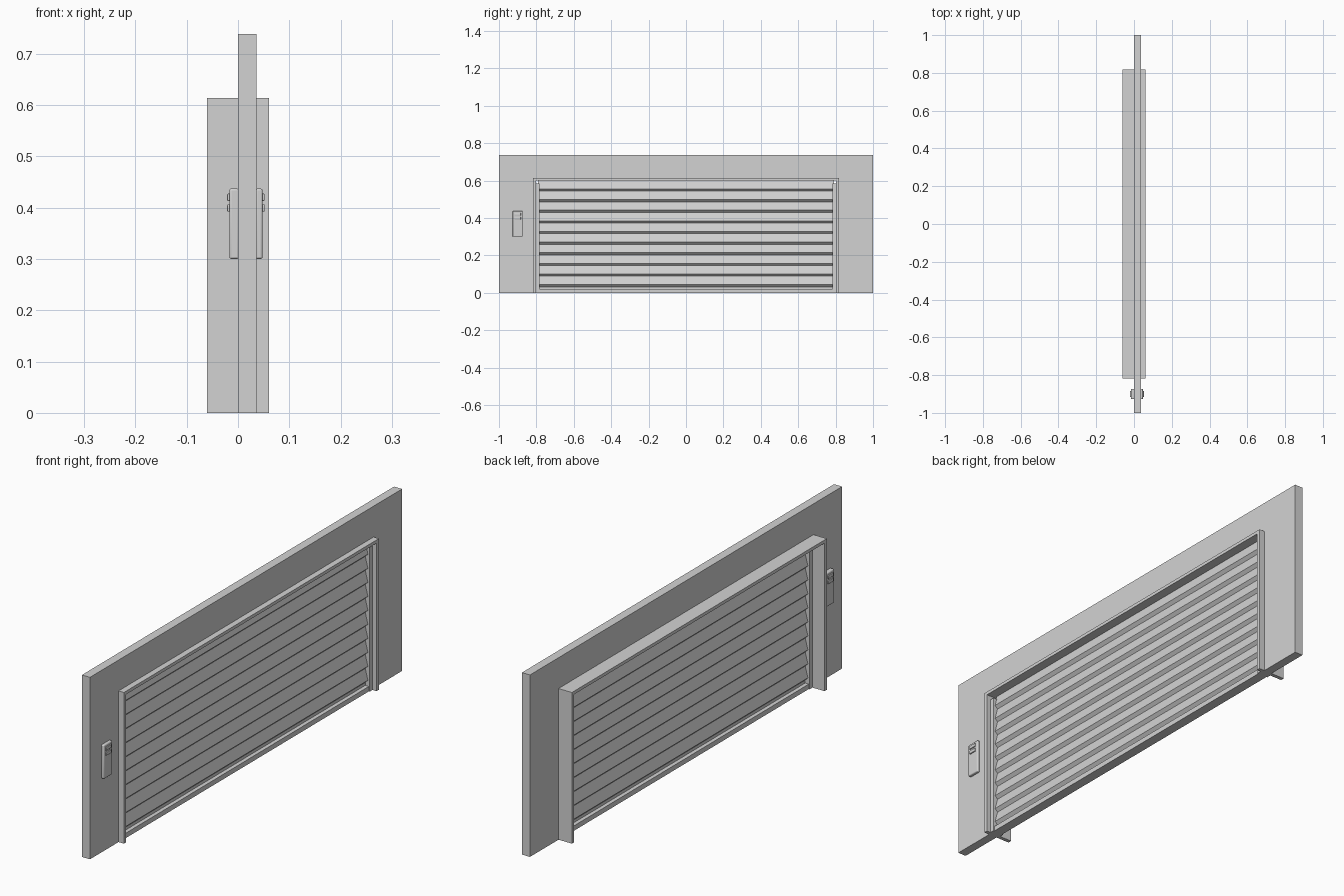
import bpy
import bmesh

cube = bpy.data.objects.get("Cube")
if cube:
    bpy.data.objects.remove(cube, do_unlink=True)

grey = bpy.data.materials.new("light grey")
grey.use_nodes = True
colour = (0.65, 0.65, 0.65, 1)
grey.diffuse_color = colour
grey.node_tree.nodes["Principled BSDF"].inputs["Base Color"].default_value = colour


def extrude(name, outline, axis, start, end):
    """Prism from an outline: axis 'x' takes (y, z) points, axis 'y' takes (x, z)."""
    bm = bmesh.new()

    def place(p, depth):
        return (depth, p[0], p[1]) if axis == "x" else (p[0], depth, p[1])

    face = bm.faces.new([bm.verts.new(place(p, start)) for p in outline])
    top = bmesh.ops.extrude_face_region(bm, geom=[face])["geom"]
    shift = place((0, 0), end - start)
    bmesh.ops.translate(bm, vec=shift, verts=[g for g in top if isinstance(g, bmesh.types.BMVert)])
    bmesh.ops.recalc_face_normals(bm, faces=bm.faces)
    mesh = bpy.data.meshes.new(name)
    bm.to_mesh(mesh)
    bm.free()
    mesh.materials.append(grey)
    obj = bpy.data.objects.new(name, mesh)
    bpy.context.collection.objects.link(obj)
    return obj


def box(name, x, y, z, bevel=0):
    obj = extrude(name, [(y[0], z[0]), (y[1], z[0]), (y[1], z[1]), (y[0], z[1])], "x", *x)
    if bevel:
        mod = obj.modifiers.new("rounded edges", "BEVEL")
        mod.width = bevel
        mod.segments = 3
    return obj


def portal(name, outer, top, inner, inner_top, x):
    """Upside-down U shape standing on the ground."""
    half = [(inner, 0), (outer, 0), (outer, top)]
    points = half + [(-y, z) for y, z in reversed(half)]
    points += [(-inner, inner_top), (inner, inner_top)]
    return extrude(name, points, "x", *x)


# Wall and the deep lining of its opening
wall_back, wall_front = 0.0, 0.036
middle = (wall_back + wall_front) / 2
portal("wall", 1.0, 0.738, 0.805, 0.605, (wall_back, wall_front))
portal("door_frame", 0.817, 0.613, 0.802, 0.6, (-0.06, 0.06))

# Guide tracks and bottom bar
for side, label in ((1, "left"), (-1, "right")):
    ends = sorted((side * 0.784, side * 0.802))
    box(label + "_track", (-0.006, 0.042), ends, (0, 0.585))
box("bottom_bar", (-0.002, 0.038), (-0.784, 0.784), (0, 0.02))

# Shutter: stacked slats, narrow at the top and flared at the lower lip
pitch, lip = 0.0568, 0.012
half_profile = [(0.004, 0), (0.016, lip), (0.004, pitch)]
for i in range(10):
    base = 0.032 + i * pitch
    right = [(middle + w, base + h) for w, h in half_profile]
    left = [(middle - w, base + h) for w, h in reversed(half_profile)]
    extrude("shutter_slat", right + left, "y", -0.79, 0.79)
box("shutter_foot", (middle - 0.004, middle + 0.004), (-0.79, 0.79), (0.018, 0.034))

# Rounded control boxes with two buttons on both faces of the wall
for face, direction, label in ((wall_front, 1, "outer"), (wall_back, -1, "inner")):
    depth = 0.012 if direction > 0 else 0.017

    def span(a, b):
        return sorted((face + direction * a, face + direction * b))

    panel = box(label + "_control_box", span(-0.002, depth), (-0.927, -0.873), (0.3, 0.437), 0.004)
    parts = [panel]
    for z in (0.392, 0.413):
        parts.append(box(label + "_button", span(depth - 0.004, depth + 0.004),
                         (-0.917, -0.883), (z, z + 0.014), 0.002))
    bpy.ops.object.select_all(action="DESELECT")
    for part in parts:
        part.select_set(True)
    bpy.context.view_layer.objects.active = panel
    bpy.ops.object.shade_smooth_by_angle()
